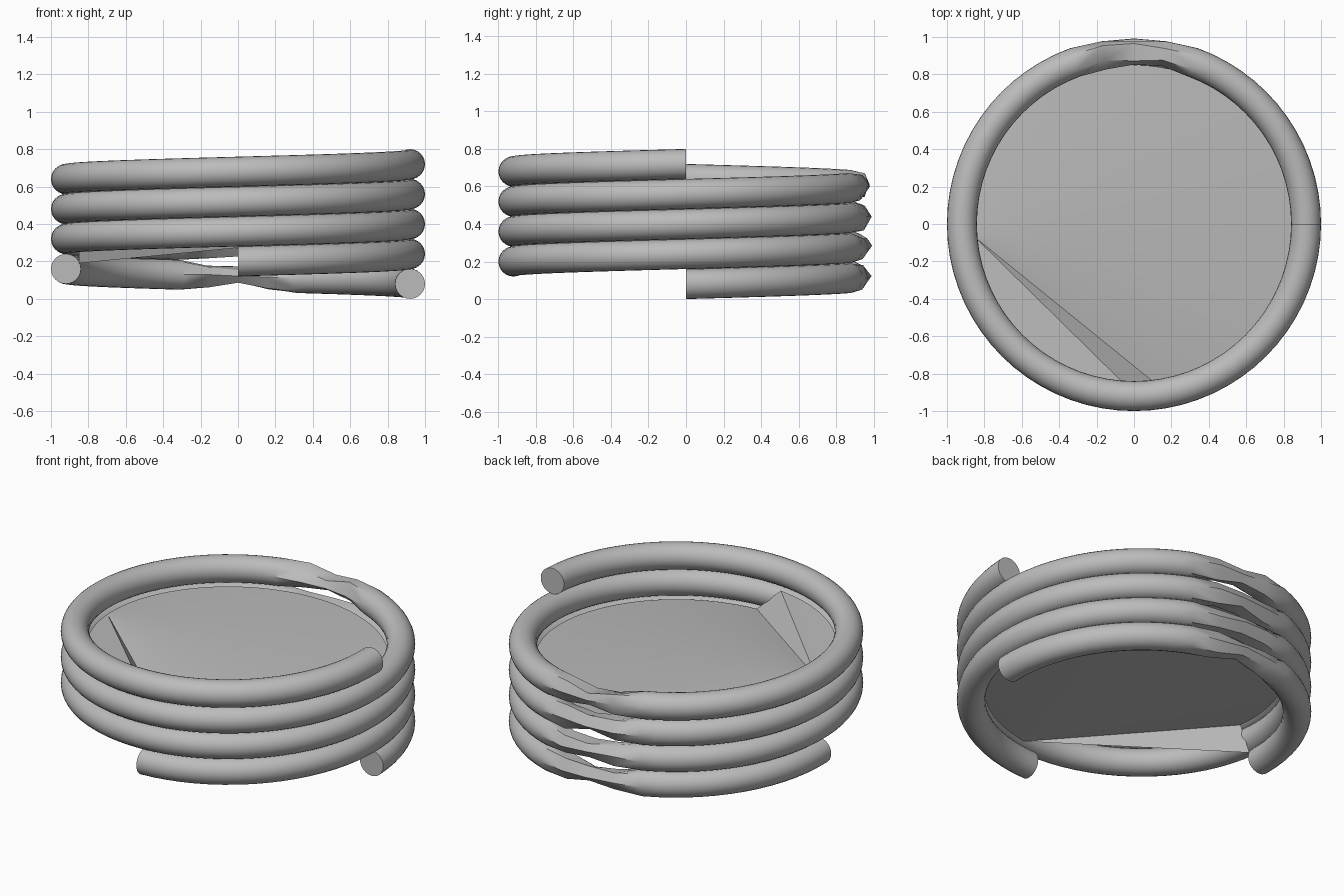
import bpy, bmesh, math, random
from mathutils import Vector

random.seed(4)
if "Cube" in bpy.data.objects:
    bpy.data.objects.remove(bpy.data.objects["Cube"])

RING, TUBE, PITCH, SIDES = 0.92, 0.08, 0.16, 24

grey = bpy.data.materials.new("plain grey")
grey.use_nodes = True
colour = (0.5, 0.5, 0.5, 1)
grey.diffuse_color = colour
grey.node_tree.nodes["Principled BSDF"].inputs["Base Color"].default_value = colour


def height(deg):
    return TUBE + PITCH * deg / 360


def finish(name, bm, smooth):
    mesh = bpy.data.meshes.new(name)
    bm.to_mesh(mesh)
    bm.free()
    mesh.materials.append(grey)
    obj = bpy.data.objects.new(name, mesh)
    bpy.context.collection.objects.link(obj)
    if smooth:
        bpy.ops.object.select_all(action="DESELECT")
        obj.select_set(True)
        bpy.context.view_layer.objects.active = obj
        bpy.ops.object.shade_smooth_by_angle(angle=math.radians(25))
    return obj


def tube_ring(bm, deg):
    """Round section, pinched and crumpled near the back of each turn."""
    off = deg % 360 - 90
    crumpled = abs(off) < 17
    squeeze = 0.62 + 0.38 * min(1, abs(off) / 17)
    shake = [random.uniform(-0.014, 0.014) for _ in range(SIDES)]
    verts = []
    a = math.radians(deg)
    for i in range(SIDES):
        k = (i // 4) * 4 if crumpled else i
        t = math.tau * k / SIDES
        dr, dz = TUBE * math.cos(t), TUBE * math.sin(t)
        if crumpled:
            dr = min(dr + shake[k], TUBE) * 0.9
            dz = dz * squeeze + shake[k - 1]
        r = RING + dr
        verts.append(bm.verts.new((r * math.cos(a), r * math.sin(a), height(deg) + dz)))
    return verts


def coil(name, start, end):
    """Helical tube between two angles, with flat end caps."""
    bm = bmesh.new()
    angles = [d for d in range(start, end + 1, 5)
              if abs(d % 360 - 90) >= 17 or d % 10 == 0]
    rings = [tube_ring(bm, d) for d in angles]
    for lo, hi in zip(rings, rings[1:]):
        for i in range(SIDES):
            j = (i + 1) % SIDES
            bm.faces.new((lo[i], lo[j], hi[j], hi[i]))
    bm.faces.new(rings[0])
    bm.faces.new(rings[-1][::-1])
    bmesh.ops.remove_doubles(bm, verts=bm.verts, dist=0.0005)
    bmesh.ops.recalc_face_normals(bm, faces=bm.faces)
    return finish(name, bm, True)


def seam(deg, r=RING - TUBE + 0.01):
    """Point on the inner groove just above the tube at this angle."""
    a = math.radians(deg)
    return Vector((r * math.cos(a), r * math.sin(a), height(deg) + TUBE))


def sheet(name, hub, rim):
    """Thin fan of triangles from one corner."""
    bm = bmesh.new()
    centre = bm.verts.new(hub)
    edge = [bm.verts.new(p) for p in rim]
    for p, q in zip(edge, edge[1:]):
        bm.faces.new((centre, p, q))
    return finish(name, bm, False)


# Coil: short bottom half turn, then the long winding
coil("lower_half_turn", 0, 180)
coil("main_coil", 270, 1440)

# Lower floor, seen through the open bottom
lower_rim = [seam(d) for d in range(281, 546, 4)]
sheet("lower_floor", seam(277), lower_rim)
sheet("lower_floor_flap", seam(277), [lower_rim[-1], Vector((-0.85, 0, 0.19))])

# Upper floor one turn higher, with its raised corner and step
upper_rim = [seam(d) for d in range(637, 902, 4)]
sheet("upper_floor", seam(905), upper_rim)
sheet("raised_corner", seam(905), [seam(d) for d in range(908, 987, 3)])
sheet("corner_step", seam(905), [seam(986), seam(637)])
